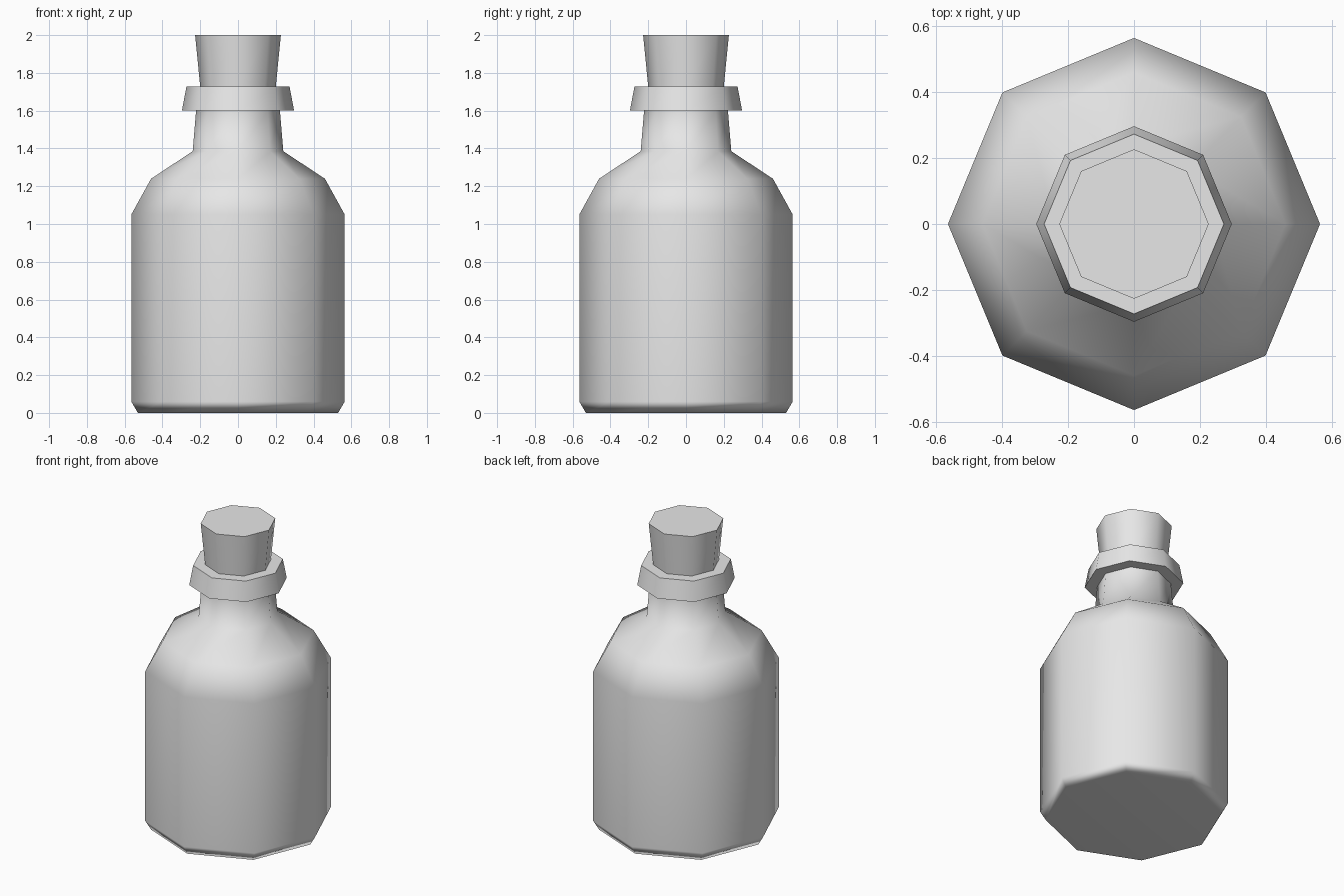
import bpy
import bmesh
import math

SIDES = 8

cube = bpy.data.objects.get("Cube")
if cube:
    bpy.data.objects.remove(cube, do_unlink=True)

# Single plain grey
grey = bpy.data.materials.new("light_grey")
grey.use_nodes = True
colour = (0.8, 0.8, 0.8, 1)
grey.diffuse_color = colour
grey.node_tree.nodes["Principled BSDF"].inputs["Base Color"].default_value = colour


def lathe(name, profile, cap_bottom=False, cap_top=False):
    """Turn a (radius, height) profile into an eight-sided part."""
    bm = bmesh.new()
    rings = []
    for r, z in profile:
        angles = [math.tau * i / SIDES for i in range(SIDES)]
        rings.append([bm.verts.new((r * math.cos(a), r * math.sin(a), z)) for a in angles])
    for low, high in zip(rings, rings[1:]):
        for i in range(SIDES):
            j = (i + 1) % SIDES
            bm.faces.new((low[i], low[j], high[j], high[i]))
    if cap_bottom:
        bm.faces.new(rings[0][::-1])
    if cap_top:
        bm.faces.new(rings[-1])
    mesh = bpy.data.meshes.new(name)
    bm.to_mesh(mesh)
    bm.free()
    mesh.materials.append(grey)
    obj = bpy.data.objects.new(name, mesh)
    bpy.context.collection.objects.link(obj)

    # Smooth sides, crisp rims, large faces kept visually flat
    bpy.ops.object.select_all(action='DESELECT')
    obj.select_set(True)
    bpy.context.view_layer.objects.active = obj
    bpy.ops.object.shade_smooth_by_angle(angle=math.radians(70))
    weighted = obj.modifiers.new("weighted_normals", 'WEIGHTED_NORMAL')
    weighted.keep_sharp = True
    return obj


# Bottle: chamfered base, straight wall, two-step shoulder, tapered neck
lathe("bottle_body", [(0.53, 0), (0.565, 0.06), (0.565, 1.05), (0.46, 1.24),
                      (0.24, 1.385), (0.222, 1.6)], cap_bottom=True)

# Flared collar around the mouth
lathe("bottle_lip", [(0.222, 1.6), (0.297, 1.6), (0.273, 1.727), (0.2, 1.727)])

# Stopper, wider at the top
lathe("cork", [(0.2, 1.727), (0.227, 2)], cap_top=True)
